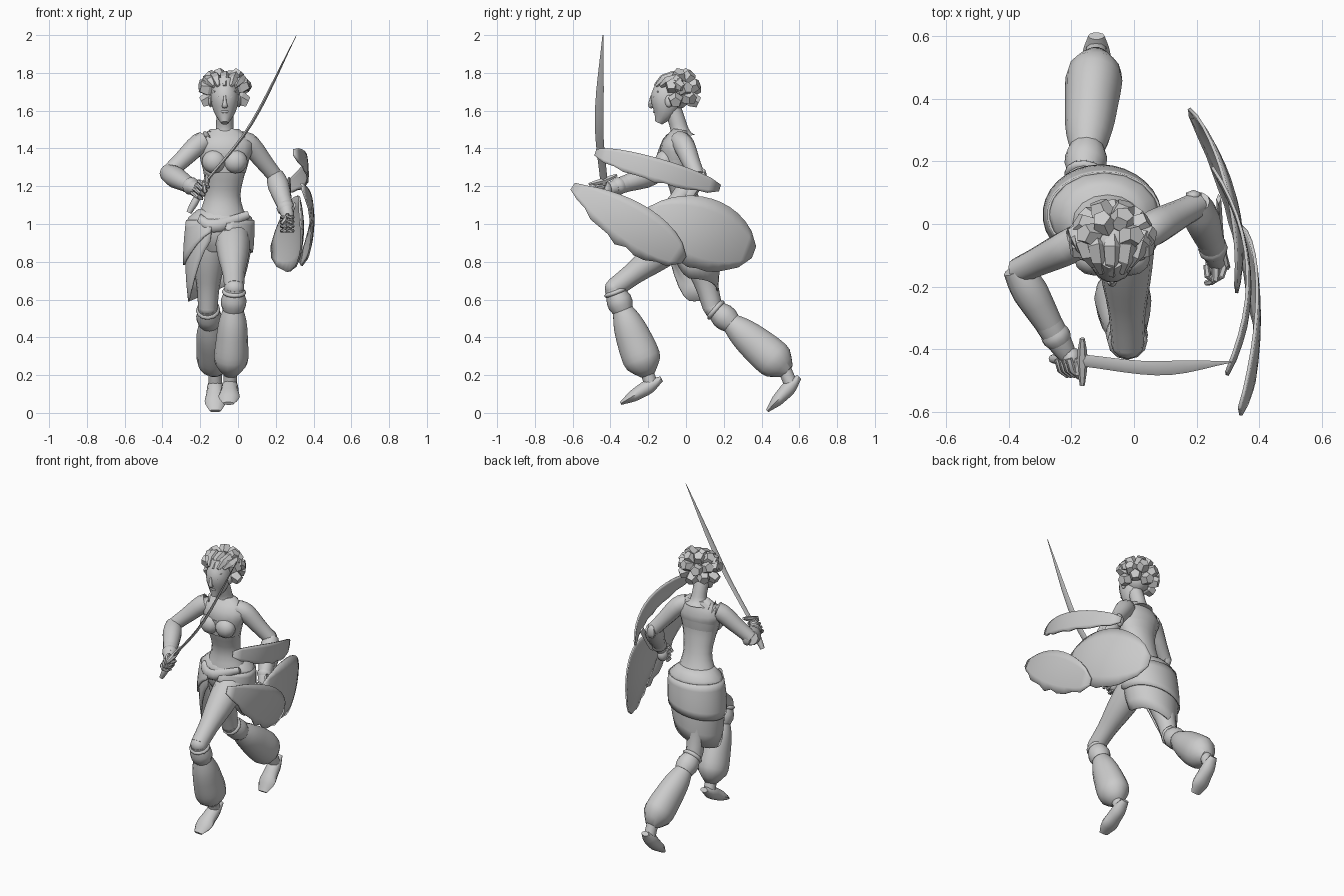
import bpy, bmesh, math
from mathutils import Vector as V

if "Cube" in bpy.data.objects:
    bpy.data.objects.remove(bpy.data.objects["Cube"], do_unlink=True)

GREY = (.6, .6, .6, 1)
material = bpy.data.materials.new("plain_grey")
material.use_nodes = True
material.diffuse_color = GREY
material.node_tree.nodes["Principled BSDF"].inputs["Base Color"].default_value = GREY


def finish(name, bm, smooth=True, thickness=0):
    bmesh.ops.recalc_face_normals(bm, faces=bm.faces)
    mesh = bpy.data.meshes.new(name)
    bm.to_mesh(mesh)
    bm.free()
    mesh.materials.append(material)
    part = bpy.data.objects.new(name, mesh)
    bpy.context.collection.objects.link(part)
    if smooth:
        bpy.ops.object.select_all(action='DESELECT')
        part.select_set(True)
        bpy.context.view_layer.objects.active = part
        bpy.ops.object.shade_smooth_by_angle(angle=math.radians(50))
    if thickness:
        part.modifiers.new("thickness", 'SOLIDIFY').thickness = thickness


def sample(values, t):
    """Smooth curve through evenly spaced numbers or vectors."""
    last = len(values) - 1
    i = min(int(t * last), last - 1)
    f = t * last - i
    start, end = values[i], values[i + 1]
    before = values[i - 1] if i else 2 * start - end
    after = values[i + 2] if i + 2 <= last else 2 * end - start
    slope_in, slope_out = (end - before) / 2, (after - start) / 2
    ease = f * f * (3 - 2 * f)
    return (start * (1 - ease) + end * ease + slope_in * (f * (1 - f) ** 2)
            - slope_out * (f * f * (1 - f)))


def tube(name, path, widths, ratios=(1, 1), sides=12, steps=9, smooth=True):
    """Closed loft along a path; ratios give depth relative to width."""
    bm = bmesh.new()
    loops = []
    for i in range(steps + 1):
        t = i / steps
        tangent = (sample(path, min(t + .01, 1)) - sample(path, max(t - .01, 0))).normalized()
        guide = V((0, 0, 1)) if abs(tangent.x) > .85 else V((1, 0, 0))
        across = (guide - tangent * guide.dot(tangent)).normalized()
        deep = tangent.cross(across) * sample(ratios, t)
        centre, width = sample(path, t), max(sample(widths, t), .001)
        turns = [math.tau * k / sides for k in range(sides)]
        loops.append([bm.verts.new(centre + width * (across * math.cos(a) + deep * math.sin(a))) for a in turns])
    for low, high in zip(loops, loops[1:]):
        for k in range(sides):
            bm.faces.new((low[k], low[k - 1], high[k - 1], high[k]))
    bm.faces.new(loops[0])
    bm.faces.new(loops[-1])
    finish(name, bm, smooth)


def band(name, start, end, first, last, radius):
    """Padded cuff around part of a limb."""
    tube(name, [start.lerp(end, first), start.lerp(end, last)],
         [radius * .85, radius, radius, radius * .85], steps=3)


def ball(name, centre, radii, segments=12):
    bm = bmesh.new()
    bmesh.ops.create_uvsphere(bm, u_segments=segments, v_segments=segments // 2 + 2, radius=1)
    for vert in bm.verts:
        vert.co = centre + vert.co * V(radii)
    finish(name, bm)


# Torso and neck
hips, waist, chest, collar = (V((-.09, .03, .86)), V((-.08, -.01, 1.16)),
                              V((-.07, -.05, 1.34)), V((-.07, -.03, 1.5)))
tube("torso", [hips, hips.lerp(waist, .5), waist, chest, collar],
     [.1, .14, .14, .11, .093, .105, .128, .15, .08], [.8, .8, .75, .65, .5], 16, 16)
skull = V((-.07, -.09, 1.67))
tube("neck", [collar - V((0, 0, .04)), collar + V((0, -.01, .02)), skull], [.08, .05, .045, .045])
tube("bandeau", [chest - V((0, 0, .07)), chest + V((0, 0, .035))], [.11, .125, .137], [.7, .65], 16, 4)

# Head, with features mirrored about its middle
chin, brow = skull - V((0, .055, .135)), skull + V((0, -.092, .03))
tube("head", [chin, skull - V((0, .025, .07)), skull + V((0, -.01, .01)), skull + V((0, 0, .1))],
     [.02, .06, .073, .045], [1, 1.15, 1.2], 14)
nose = skull - V((0, .1, .04))
tube("nose", [brow - V((0, 0, .02)), nose, nose + V((0, .02, -.01))], [.006, .01, .016, .01], [1, .6], 8)
ball("lips", skull - V((0, .07, .075)), (.025, .015, .01), 8)
for side, sign in (("right", -1), ("left", 1)):
    ball(side + "_breast", chest + V((sign * .056, -.062, -.01)), (.065, .053, .062))
    ball(side + "_eye", skull + V((sign * .03, -.075, 0)), (.016, .012, .008), 8)
    ball(side + "_ear", skull + V((sign * .075, 0, -.02)), (.012, .022, .033), 8)
    tube(side + "_brow", [brow + V((sign * .012, .01, -.005)), brow + V((sign * .055, .035, 0))],
         [.004, .007, .004], sides=6, steps=4)

# Hair: cap, locks swept up from the forehead, faceted bunches behind
crown = skull + V((0, .035, .03))
ball("hair_cap", crown, (.085, .09, .095), 10)
for i in range(-3, 4):
    angle = math.radians(i * 28)
    out, ahead = math.sin(angle), math.cos(angle)
    tube("swept_lock", [crown + V((.07 * out, -.04 - .07 * ahead, .03)),
                        crown + V((.1 * out, -.04 * ahead, .045 + .035 * ahead)),
                        crown + V((.125 * out, .04 - .02 * ahead, .015 + .055 * ahead))],
         [.01, .027, .032, .022], sides=5, steps=3, smooth=False)
for tilt, count, spread in ((-25, 5, 90), (10, 6, 100), (45, 4, 75)):
    for i in range(count):
        angle = math.radians(spread * (2 * i / (count - 1) - 1))
        lift = math.radians(tilt + 8 * (i % 2))
        outward = V((math.sin(angle) * math.cos(lift), math.cos(angle) * math.cos(lift), math.sin(lift)))
        tube("hair_bunch", [crown + outward * .05, crown + outward * .135],
             [.025, .042, .03], sides=5, steps=2, smooth=False)

# Arms with forearm guards and gripping hands
sword_axis, upright = V((.5, 0, .87)), V((0, 0, 1))
ARMS = {"right": (V((-.14, -.04, 1.45)), V((-.37, -.15, 1.27)), V((-.23, -.39, 1.19)), V((-.2, -.43, 1.18)), sword_axis, -1),
        "left": (V((.01, -.04, 1.45)), V((.2, .06, 1.25)), V((.26, -.1, 1.06)), V((.26, -.13, 1)), upright, 1)}
for side, (shoulder, elbow, wrist, hand, axis, sign) in ARMS.items():
    deltoid = shoulder.lerp(elbow, .3) + V((0, 0, .025))
    tube(side + "_upper_arm", [shoulder, deltoid, deltoid.lerp(elbow, .5), elbow], [.048, .057, .053, .046, .042])
    tube(side + "_forearm", [elbow, wrist, hand], [.038, .045, .03, .03])
    tube(side + "_forearm_guard", [elbow.lerp(wrist, -.04), elbow.lerp(wrist, .75)], [.045, .058, .052, .043], steps=5)
    band(side + "_wrist_band", elbow, wrist, .78, .95, .047)
    ball(side + "_elbow_plate", elbow + V((sign * -.01, .03, 0)), (.03, .02, .045), 6)
    ball(side + "_palm", hand, (.034, .04, .045), 10)
    across = V((axis.z, 0, -axis.x)) * sign * .03
    front = V((0, -.045, 0))
    for i in range(4):
        root = hand + axis * .024 * (i - 1.5)
        tube(side + "_finger", [root + across, root + front + across * .4, root + front - across * .7, root - across],
             [.011, .012, .009], sides=6, steps=4)
    tube(side + "_thumb", [hand + axis * .045, hand + axis * .04 + front, hand + front * 1.3 - across],
         [.012, .013, .009], sides=6, steps=4)

# Curved sword
pommel, guard, tip = V((-.26, -.43, 1.06)), V((-.165, -.435, 1.23)), V((.31, -.44, 2))
tube("sword_grip", [pommel, guard], [.014, .02, .013, .013], sides=8)
tube("sword_guard", [guard - V((0, .08, .02)), guard, guard + V((0, .07, .03))], [.008, .018, .008], sides=6, steps=4)
tube("sword_blade", [guard, V((.07, -.46, 1.53)), tip], [.008, .008, .008, .001], [2.4, 2.7, 2.4], 4, 10)

# Legs: bare thighs, knee bands, gathered trousers and pointed feet
LEGS = {"left": (V((-.03, .04, .98)), V((-.02, -.38, .66)), V((-.04, -.2, .2)), V((-.04, -.13, .18)), V((-.05, -.345, .05))),
        "right": (V((-.15, .03, .98)), V((-.16, .14, .56)), V((-.12, .54, .22)), V((-.12, .6, .19)), V((-.12, .43, .01)))}
for side, (hip, knee, ankle, heel, toe) in LEGS.items():
    tube(side + "_thigh", [hip, knee], [.085, .092, .08, .06, .052])
    ball(side + "_kneecap", knee, (.053, .05, .05))
    tube(side + "_knee", [knee, knee.lerp(ankle, .3)], [.052, .06, .05])
    band(side + "_knee_band", knee, ankle, .02, .07, .064)
    band(side + "_shin_band", knee, ankle, .07, .25, .067)
    tube(side + "_trouser", [knee.lerp(ankle, .22), ankle],
         [.05, .07, .08, .085, .09, .085, .035], [1, 1.15, 1.1], 14, 12)
    tube(side + "_ankle", [knee.lerp(ankle, .95), heel.lerp(toe, .25)], [.035, .036])
    tube(side + "_foot", [heel, toe], [.026, .042, .048, .056, .03], [.6, .9, .6, .3], 10, 10)

# Hip sash and wrapped skirt, open over the front thigh
sash = V((-.095, .03, 1.03))
tube("hip_sash", [sash - V((0, 0, .04)), sash + V((0, 0, .05))], [.165, .178, .15, .115], [.75, .8], 16, 4)
tube("sash_knot", [sash + V((.15, -.09, .02)), sash - V((.02, .135, .04)), sash - V((.11, .1, 0))],
     [.02, .035, .025], [.6, .6], 8)


def skirt(name, length, flare, columns=28, rows=5):
    """Wrapped panel, longest at the model's right."""
    bm = bmesh.new()
    grid = []
    for i in range(columns + 1):
        angle = math.radians(12 + 336 * i / columns)
        out, ahead = math.sin(angle), math.cos(angle)
        drop = .37 - .06 * out - .28 * max(ahead, 0) ** 2
        column = []
        for k in range(rows + 1):
            fall = length * k / rows
            swell = flare + .015 * math.sin(fall * math.pi)
            column.append(bm.verts.new(sash + V((-.02 * fall + (.17 + swell - .02 * fall) * out,
                                                 -(.125 + swell + .015 * fall) * ahead, -.01 - drop * fall))))
        grid.append(column)
    for p, q in zip(grid, grid[1:]):
        for k in range(rows):
            bm.faces.new((p[k], q[k], q[k + 1], p[k + 1]))
    finish(name, bm, thickness=.008)


skirt("skirt_under", 1, 0)
skirt("skirt_over", .55, .012)


# Broken shield: three domed shards and a strap
def shard(name, tail, tip, half_width, blunt, skew, summit, curve, jag):
    """Leaf-shaped plate in y and z with a ragged edge, bulging along x."""
    bm = bmesh.new()
    tail, tip = V((0, *tail)), V((0, *tip))
    normal = V((1, 0, 0)).cross(tip - tail).normalized()
    count, rows = 12, 6
    grid = []
    for i in range(count + 1):
        t = i / count
        reach = half_width * max(math.sin(math.pi * t ** skew), .03) ** blunt
        column = []
        for k in range(rows + 1):
            ragged = 1 + jag * math.sin(i * 2.4) * (k == rows)
            p = tail.lerp(tip, t) + normal * reach * ragged * (1 - 2 * k / rows)
            away = p - summit
            p.x = summit.x - curve * away.y ** 2 - .8 * away.z ** 2
            column.append(bm.verts.new(p))
        grid.append(column)
    for p, q in zip(grid, grid[1:]):
        for k in range(rows):
            bm.faces.new((p[k], q[k], q[k + 1], p[k + 1]))
    finish(name, bm, thickness=.01)


shard("shield_rear", (-.21, 1.06), (.36, .85), .19, .5, 1.1, V((.35, -.08, .98)), .8, .03)
shard("shield_front", (-.6, 1.2), (-.01, .81), .125, .5, 1.3, V((.405, -.3, 1.02)), .4, .1)
shard("shield_upper", (-.48, 1.38), (.18, 1.19), .062, .35, 1, V((.375, -.2, 1.26)), .8, .1)
tube("shield_strap", [V((.3, -.14, 1.1)), V((.28, -.05, 1.07)), V((.27, .08, 1.24))], [.008, .008], [2.5, 2.5], 4)
